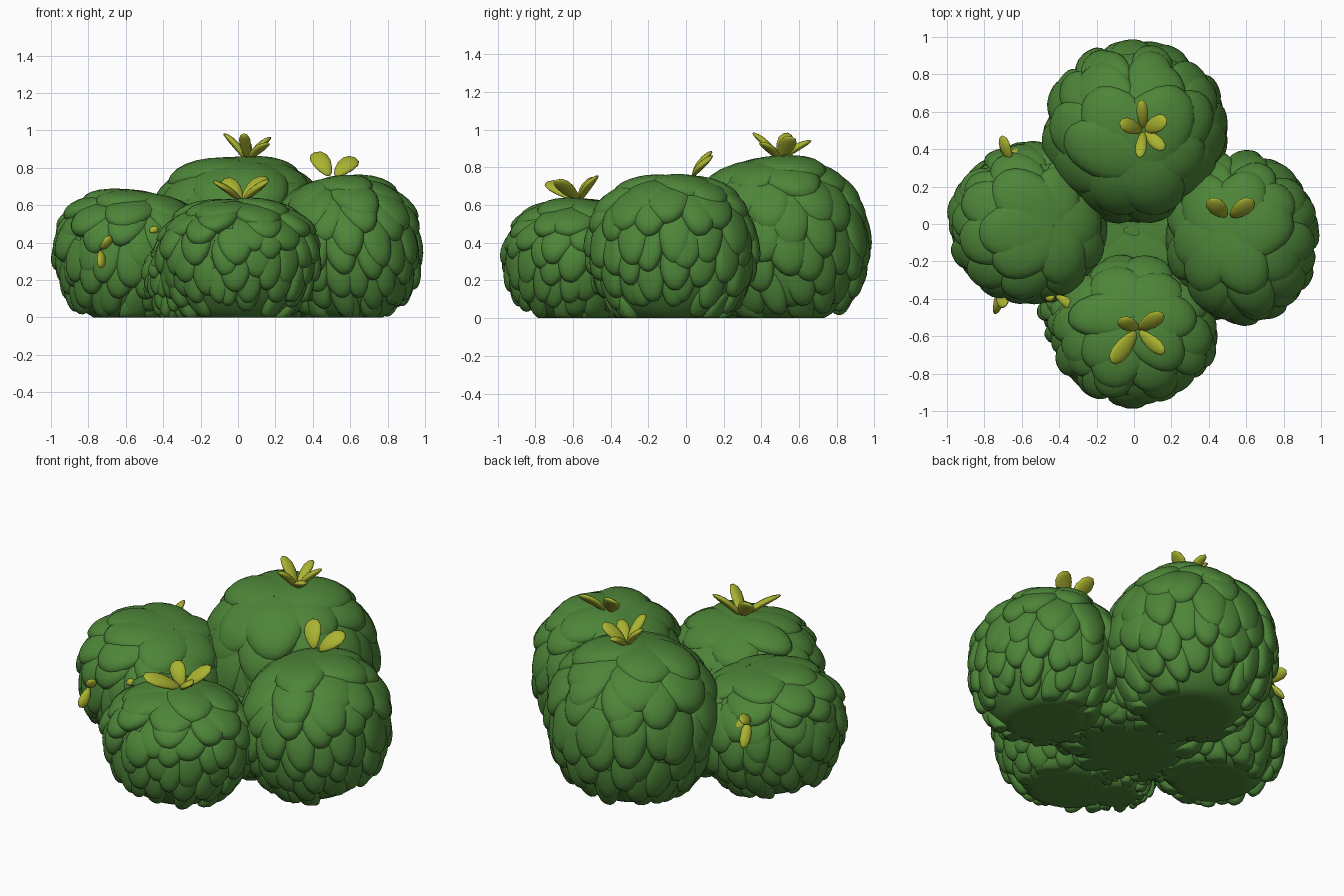
import bpy, bmesh, math, random
from mathutils import Vector, Matrix

if "Cube" in bpy.data.objects:
    bpy.data.objects.remove(bpy.data.objects["Cube"])

random.seed(4)


def material(name, col):
    m = bpy.data.materials.new(name)
    m.diffuse_color = (*col, 1)
    m.use_nodes = True
    m.node_tree.nodes["Principled BSDF"].inputs["Base Color"].default_value = m.diffuse_color
    return m


GREEN = material("leaf green", (0.075, 0.235, 0.04))
LIME = material("sprout yellow green", (0.40, 0.45, 0.03))


def finish(bm, name, mat):
    me = bpy.data.meshes.new(name)
    bm.to_mesh(me)
    bm.free()
    me.materials.append(mat)
    for p in me.polygons:
        p.use_smooth = True
    ob = bpy.data.objects.new(name, me)
    bpy.context.collection.objects.link(ob)
    return ob


def grid(bm, fn, nu, nv):
    vs = [[bm.verts.new(fn(i / nu, j / nv)) for i in range(nu + 1)] for j in range(nv + 1)]
    for j in range(nv):
        for i in range(nu):
            bm.faces.new((vs[j][i], vs[j + 1][i], vs[j + 1][i + 1], vs[j][i + 1]))


def direction(t, a):
    return Vector((math.sin(t) * math.cos(a), math.sin(t) * math.sin(a), math.cos(t)))


# rows of overlapping scales: start angle, tip angle (from the top), count, half width
ROWS = [(0, 56, 6, .36), (28, 73, 8, .32), (47, 87, 10, .27), (62, 100, 11, .25),
        (76, 112, 12, .22), (90, 122, 12, .20), (102, 132, 12, .18), (113, 141, 12, .16),
        (124, 150, 10, .15)]


def mound(name, cx, cy, rx, ry, top, zc, e=.86, tilt=15):
    bm = bmesh.new()
    # the leaf crown leans toward the middle of the cluster
    axis = Vector((cy, -cx, 0)).normalized()
    lean = Matrix.Rotation(math.radians(tilt), 3, axis)

    def surf(d, lift):
        s = math.hypot(d.x, d.y)
        a = math.atan2(d.y, d.x)
        if d.z > 0:
            r, z = s ** e, zc + (top - zc) * d.z ** e
        else:
            r, z = s, zc + 1.2 * zc * d.z
        p = Vector((cx + rx * r * math.cos(a), cy + ry * r * math.sin(a), z)) + d * lift
        p.z = max(p.z, 0)
        return p

    # inner body with a flat base
    grid(bm, lambda u, v: surf(direction(math.pi * v, 2 * math.pi * u), 0), 40, 28)

    # puffy leaf scales, tips pointing down
    for k, (t0, t1, n, hw) in enumerate(ROWS):
        for i in range(n):
            a = 2 * math.pi * (i + 0.5 * (k % 2) + random.uniform(-.2, .2)) / n
            j = random.uniform(-5, 5)
            b0, b1 = math.radians(max(0, t0 + j)), math.radians(t1 + j)
            w = hw * random.uniform(.98, 1.2)
            h = random.uniform(.045, .075)
            side = Vector((-math.sin(a), math.cos(a), 0))
            if (lean @ direction(b0 * .6 + b1 * .4, a)).z < -.78:
                continue

            def leaf(u, v):
                s = math.sin((u - .5) * math.pi)
                q = math.sin(v * math.pi / 2)
                d = direction(b0 + (b1 - b0) * q, a)
                wide = max(0, math.sin(math.pi * (.2 + .8 * q))) ** .5
                d = lean @ (d + side * s * w * wide).normalized()
                dome = max(0, 1 - abs(s) ** 3) ** .5 * max(0, 1 - q ** 7) ** .5
                return surf(d, h * (.25 + .8 * q) * dome - .006)
            grid(bm, leaf, 10, 9)
    bmesh.ops.remove_doubles(bm, verts=bm.verts, dist=0.0004)
    return finish(bm, name, GREEN)


mound("back_bush", 0.01, 0.49, .455, .455, .84, .40, .86)
mound("front_bush", 0.0, -.575, .405, .365, .62, .34, .94)
mound("left_bush", -.565, 0.0, .39, .395, .66, .35, .84)
mound("right_bush", .575, -.07, .375, .425, .745, .36, .88)
# low filler joining the four mounds in the middle
mound("middle_bush", 0.0, -.03, .47, .42, .34, .18, .9, 0)
# low side lobe of the front mound
mound("front_side_bush", -.25, -.46, .22, .22, .42, .25, .95, 0)


# sprouts: flattened ovals from a base to a tip
def sprout(name, base, leaves):
    bm = bmesh.new()
    base = Vector(base)
    for tip, normal, width in leaves:
        tip = Vector(tip)
        y = (tip - base).normalized()
        x = y.cross(Vector(normal)).normalized()
        z = x.cross(y)
        rot = Matrix((x, y, z)).transposed().to_4x4()
        size = Matrix.Diagonal((width / 2, (tip - base).length / 2, .019, 1))
        vs = bmesh.ops.create_uvsphere(bm, u_segments=12, v_segments=8, radius=1)["verts"]
        for v in vs:
            v.co.x *= 1 + .3 * v.co.y
            v.co.z -= .5 * v.co.y ** 2
        bmesh.ops.transform(bm, verts=vs, matrix=Matrix.Translation((base + tip) / 2) @ rot @ size)
    return finish(bm, name, LIME)


sprout("back_sprout", (.05, .5, .85), [
    ((.04, .66, .95), (0, -1, 1), .06), ((-.07, .54, .99), (1, 0, 1), .08),
    ((.17, .56, .97), (-1, 0, 1), .09), ((.16, .40, .94), (-1, 1, 1), .07),
    ((.03, .36, .99), (0, 1, 1), .06)])
sprout("right_sprout_a", (.49, .03, .76), [((.41, .13, .89), (0, -1, 1), .10)])
sprout("right_sprout_b", (.52, .03, .76), [((.63, .13, .86), (0, -1, 1), .10)])
sprout("front_sprout", (.02, -.57, .63), [
    ((-.12, -.74, .73), (1, 0, 1.5), .10), ((-.07, -.51, .75), (.3, -1, .6), .09),
    ((.15, -.48, .76), (-.3, -1, 1), .09), ((.16, -.69, .74), (-1, 0, 1), .08)])
sprout("left_back_sprout", (-.66, .33, .53), [
    ((-.71, .47, .57), (-1, 1, 1), .07), ((-.63, .41, .47), (-1, 1, 1), .06),
    ((-.71, .46, .40), (-1, 1, .6), .06)])
sprout("left_front_sprout", (-.73, -.39, .36), [
    ((-.68, -.44, .43), (1, -1, 0), .06), ((-.73, -.48, .27), (1, -1, 0), .06)])
sprout("left_inner_sprout", (-.42, -.38, .47), [
    ((-.28, -.47, .48), (0, 0, 1), .06), ((-.47, -.41, .47), (0, -1, 1), .04)])
